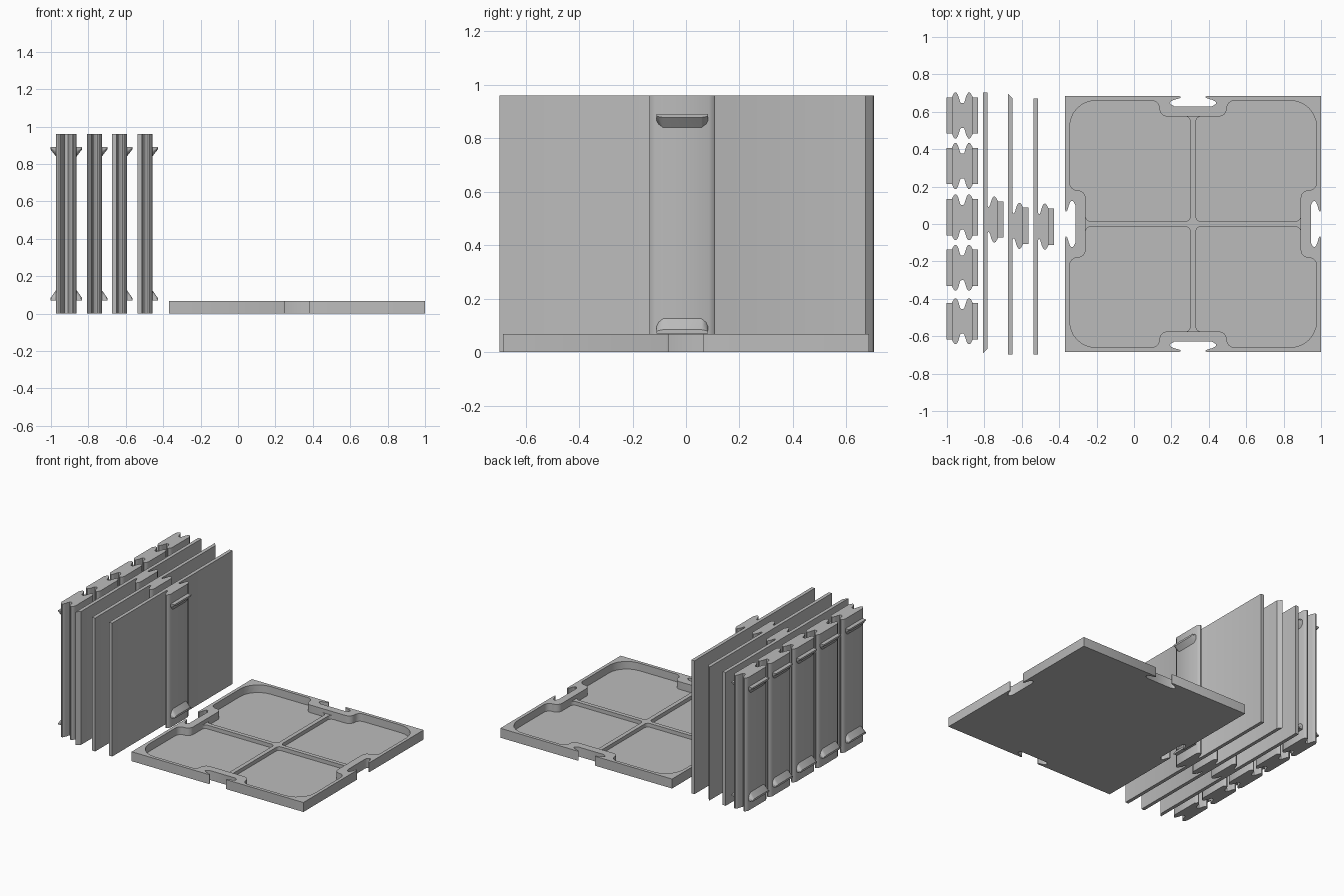
import bpy, bmesh, math
from mathutils import Vector

if "Cube" in bpy.data.objects:
    bpy.data.objects.remove(bpy.data.objects["Cube"])

grey = bpy.data.materials.new("light grey plastic")
grey.diffuse_color = (0.5, 0.5, 0.5, 1)
grey.use_nodes = True
grey.node_tree.nodes["Principled BSDF"].inputs["Base Color"].default_value = grey.diffuse_color

HEIGHT = 0.96      # wall and connector height
TRAY_H = 0.068
# dovetail half profile: (distance from neck, half width)
DOVETAIL = [(0, 0.075), (0.004, 0.066), (0.010, 0.069), (0.015, 0.083), (0.020, 0.101),
            (0.026, 0.115), (0.032, 0.122), (0.039, 0.123), (0.045, 0.118), (0.050, 0.109), (0.055, 0.100)]


def finish(ob):
    ob.data.materials.clear()
    ob.data.materials.append(grey)
    bpy.ops.object.select_all(action='DESELECT')
    ob.select_set(True)
    bpy.context.view_layer.objects.active = ob
    bpy.ops.object.shade_smooth_by_angle(angle=math.radians(30))
    return ob


def prism(name, outline, z0, z1):
    """Upright prism from a closed xy outline."""
    bm = bmesh.new()
    base = bm.faces.new([bm.verts.new((x, y, z0)) for x, y in outline])
    top = bmesh.ops.extrude_face_region(bm, geom=[base])['geom']
    bmesh.ops.translate(bm, vec=(0, 0, z1 - z0), verts=[v for v in top if isinstance(v, bmesh.types.BMVert)])
    bmesh.ops.recalc_face_normals(bm, faces=bm.faces)
    me = bpy.data.meshes.new(name)
    bm.to_mesh(me)
    bm.free()
    ob = bpy.data.objects.new(name, me)
    bpy.context.collection.objects.link(ob)
    return ob


def rounded(corners, steps=6):
    """Round polygon corners given as (x, y, radius); right angles only."""
    out = []
    for i, (x, y, r) in enumerate(corners):
        p = Vector((x, y))
        a = (Vector(corners[i - 1][:2]) - p).normalized() * r
        b = (Vector(corners[(i + 1) % len(corners)][:2]) - p).normalized() * r
        for k in range(steps + 1):
            t = k / steps * math.pi / 2
            out.append(tuple(p + a * (1 - math.sin(t)) + b * (1 - math.cos(t))))
    return out


def spin(points, q):
    """Turn points by q quarter turns."""
    for _ in range(q):
        points = [(-p[1], p[0], *p[2:]) for p in points]
    return points


def cut(ob, outline, z0, z1):
    cutter = prism("cutter", outline, z0, z1)
    mod = ob.modifiers.new("cut", 'BOOLEAN')
    mod.object = cutter
    mod.operation = 'DIFFERENCE'
    mod.solver = 'EXACT'
    bpy.context.view_layer.objects.active = ob
    bpy.ops.object.modifier_apply(modifier=mod.name)
    bpy.data.objects.remove(cutter)


def clip(name, x, y, sx, upper):
    """Wedge catch on a connector face: flat ledge outward, taper inward."""
    ledge, far = (0.89, 0.84) if upper else (0.07, 0.125)
    h, s = 0.097, (far - ledge)
    shape = [(-h, 0), (h, 0), (h, 0.45), (h - 0.008, 0.75), (h - 0.025, 1),
             (-h + 0.025, 1), (-h + 0.008, 0.75), (-h, 0.45)]
    bm = bmesh.new()
    rings = [[bm.verts.new((x + sx * d, y + py, ledge + s * t * k)) for py, t in shape]
             for d, k in ((-0.005, 1), (0.0, 1), (0.029, 0.25))]
    bm.faces.new(rings[0])
    bm.faces.new(rings[-1])
    for a, b in zip(rings, rings[1:]):
        for i in range(len(shape)):
            j = (i + 1) % len(shape)
            bm.faces.new((a[i], a[j], b[j], b[i]))
    bmesh.ops.recalc_face_normals(bm, faces=bm.faces)
    me = bpy.data.meshes.new(name)
    bm.to_mesh(me)
    bm.free()
    ob = bpy.data.objects.new(name, me)
    bpy.context.collection.objects.link(ob)
    finish(ob)


# --- tray: square slab with a dovetail notch in each side
S = 0.684
side = [(S, -S)] + [(S - d, -w) for d, w in DOVETAIL] + [(S - d, w) for d, w in reversed(DOVETAIL)]
pocket_side = [(0.66, -0.18, 0.042), (0.575, -0.18, 0.042), (0.575, 0.18, 0.042),
               (0.66, 0.18, 0.042), (0.66, 0.66, 0.14)]
cell = [(0.015, 0.015, 0.025), (0.575, 0.015, 0.027), (0.575, 0.18, 0.042), (0.66, 0.18, 0.042),
        (0.66, 0.66, 0.14), (0.18, 0.66, 0.042), (0.18, 0.575, 0.042), (0.015, 0.575, 0.027)]
outer, pocket = [], []
for q in range(4):
    outer += spin(side, q)
    pocket += spin(pocket_side, q)
tray = prism("tray", outer, 0, TRAY_H)
cut(tray, rounded(pocket), 0.04, 0.2)          # recess down to the divider ribs
for q in range(4):                             # four compartments
    cut(tray, rounded(spin(cell, q)), 0.013, 0.2)
tray.location.x = 0.316
finish(tray)

# --- loose double-dovetail connectors with catches on both faces
CX = -0.918
for n, cy in enumerate((0.58, 0.31, 0.036, -0.234, -0.52)):
    right = [(CX + d, cy - w) for d, w in DOVETAIL[1:]]
    right += [(CX + d, cy + w) for d, w in reversed(DOVETAIL[1:])]
    left = [(2 * CX - x, 2 * cy - y) for x, y in right]
    finish(prism(f"connector_{n + 1}", right + left, 0, HEIGHT))
    for sx in (-1, 1):
        for upper in (False, True):
            clip(f"connector_{n + 1}_catch", CX + sx * 0.055, cy, sx, upper)

# --- wall panels with a dovetail rail: x, y low, y high, chamfer low, chamfer high, rail y
walls = [(-0.808, -0.692, 0.702, 0.026, 0, 0.024),
         (-0.674, -0.698, 0.698, 0, 0.026, -0.01),
         (-0.538, -0.698, 0.672, 0, 0, -0.014)]
for n, (x, lo, hi, c0, c1, cy) in enumerate(walls):
    f = x + 0.025
    line = [(x, lo), (f, lo + c0)]
    line += [(f + d, cy - w) for d, w in DOVETAIL]
    line += [(f + d, cy + w) for d, w in reversed(DOVETAIL)]
    line += [(f, hi - c1), (x, hi)]
    finish(prism(f"wall_panel_{n + 1}", line, 0, HEIGHT))
    for upper in (False, True):
        clip(f"wall_panel_{n + 1}_catch", f + 0.055, cy, 1, upper)
